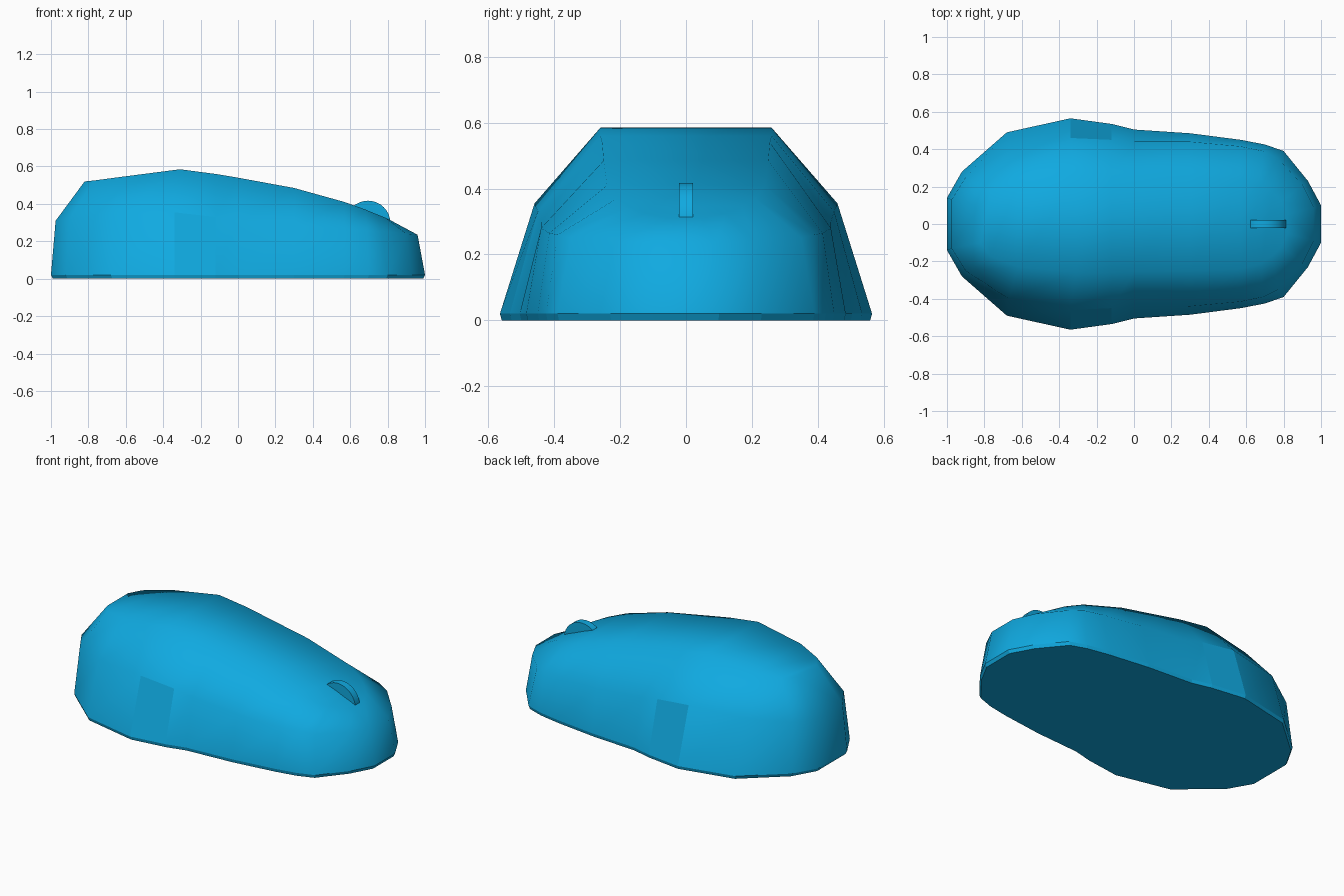
import bpy
import bmesh
import math

default_cube = bpy.data.objects.get("Cube")
if default_cube:
    bpy.data.objects.remove(default_cube, do_unlink=True)


def make_material(name, colour):
    material = bpy.data.materials.new(name)
    material.use_nodes = True
    material.diffuse_color = colour
    shader = material.node_tree.nodes["Principled BSDF"]
    shader.inputs["Base Color"].default_value = colour
    return material


def add_object(name, mesh_builder, material):
    mesh = bpy.data.meshes.new(name)
    mesh_builder.normal_update()
    mesh_builder.to_mesh(mesh)
    mesh_builder.free()
    mesh.materials.append(material)
    new_object = bpy.data.objects.new(name, mesh)
    bpy.context.collection.objects.link(new_object)
    return new_object


blue = make_material("bright blue plastic", (0.005, 0.4, 0.75, 1))

# Stations from tail to nose: base (x, half width),
# shoulder (x, half width, height), top edge (x, half width, height)
STATIONS = [
    ((-1, .14), (-.975, .13, .31), (-.82, .1, .52)),
    ((-.92, .28), (-.9, .25, .32), (-.77, .17, .525)),
    ((-.68, .49), (-.67, .4, .34), (-.62, .23, .545)),
    ((-.34, .565), (-.34, .46, .355), (-.31, .26, .585)),
    ((-.12, .535), (-.12, .45, .33), (-.12, .26, .56)),
    ((0, .505), (0, .44, .3), (0, .255, .54)),
    ((.3, .485), (.3, .44, .28), (.3, .25, .485)),
    ((.57, .45), (.57, .415, .265), (.57, .24, .41)),
    ((.7, .425), (.69, .39, .26), (.68, .21, .37)),
    ((.8, .39), (.77, .35, .25), (.74, .17, .345)),
    ((.93, .23), (.9, .21, .24), (.79, .12, .325)),
    ((1, .1), (.96, .09, .235), (.82, .05, .31)),
]
RIM_HEIGHT = 0.02
RIM_INSET = 0.99


def section_points(base, shoulder, top):
    """One closed cross-section, mirrored from the right side to the left."""
    base_x, base_width = base
    half = [
        (base_x * RIM_INSET, base_width * RIM_INSET, 0),
        (base_x, base_width, RIM_HEIGHT),
        shoulder,
        top,
    ]
    right = [(x, -y, z) for x, y, z in half]
    left = [(x, y, z) for x, y, z in reversed(half)]
    return right + left


# Body shell lofted through the sections
body = bmesh.new()
sections = [[body.verts.new(point) for point in section_points(*station)]
            for station in STATIONS]
count = len(sections[0])
for rear, front in zip(sections, sections[1:]):
    for i in range(count):
        j = (i + 1) % count
        body.faces.new((rear[i], front[i], front[j], rear[j]))

# Tail and nose closed with strips across the width
for end in (sections[0], sections[-1]):
    for i in range(count // 2 - 1):
        body.faces.new((end[i], end[i + 1], end[-i - 2], end[-i - 1]))
bmesh.ops.recalc_face_normals(body, faces=body.faces)

# Smooth shell, with a crisp rim, underside and side grip panels
for face in body.faces:
    middle = face.calc_center_median()
    is_rim = middle.z < RIM_HEIGHT
    is_side = abs(face.normal.y) > 0.8 and middle.z < 0.2
    is_grip = is_side and -0.3 < middle.x < -0.15
    face.smooth = not (is_rim or is_grip)
add_object("mouse_body", body, blue)

# Scroll wheel set into the nose along the centre line
wheel = bmesh.new()
bmesh.ops.create_cone(wheel, cap_ends=True, segments=32,
                      radius1=0.12, radius2=0.12, depth=0.044)
for face in wheel.faces:
    face.smooth = len(face.verts) == 4
scroll_wheel = add_object("scroll_wheel", wheel, blue)
scroll_wheel.rotation_euler.x = math.pi / 2
scroll_wheel.location = (0.695, 0, 0.297)
